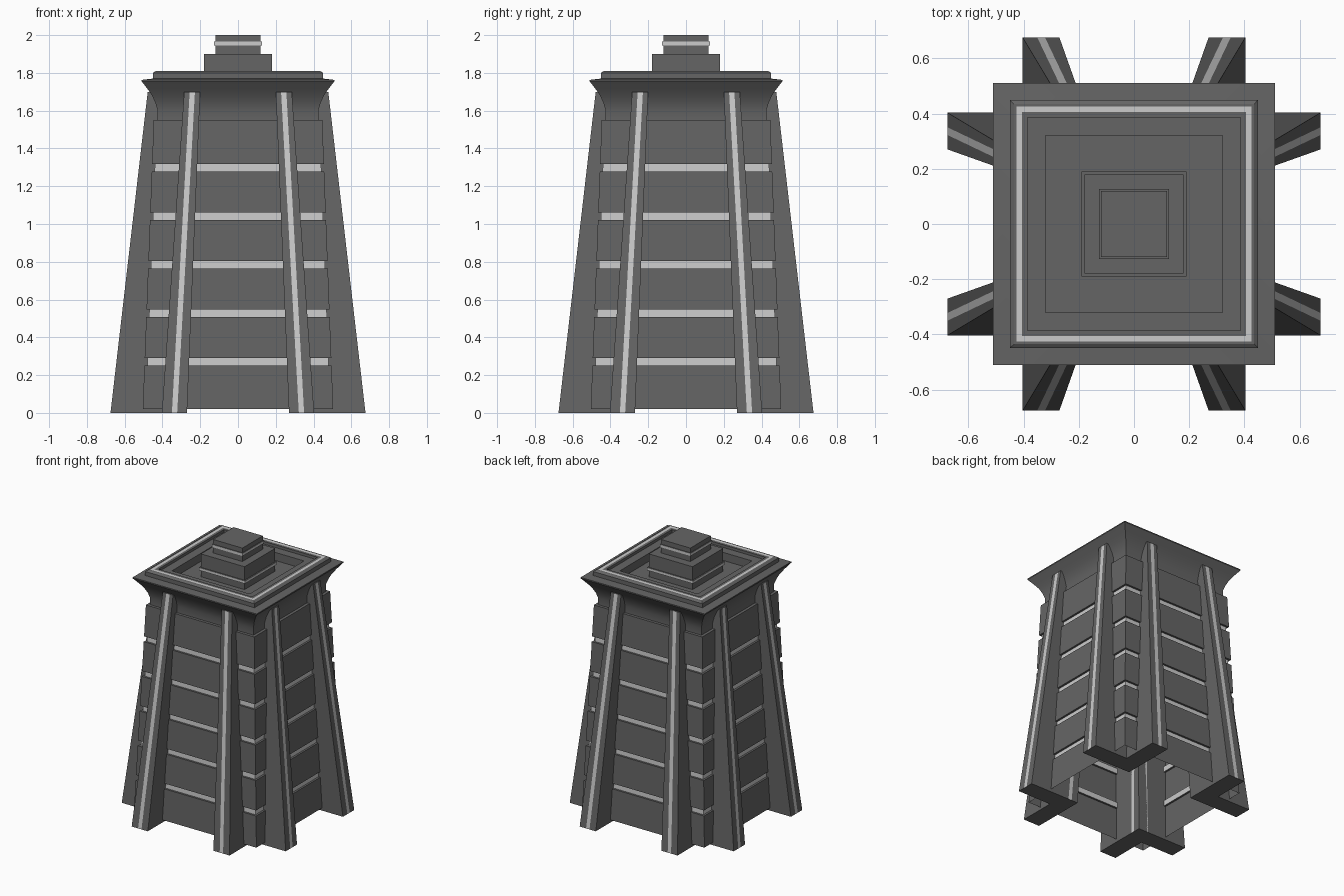
import bpy, bmesh, math
from mathutils import Matrix

if "Cube" in bpy.data.objects:
    bpy.data.objects.remove(bpy.data.objects["Cube"])


def material(name, v):
    m = bpy.data.materials.new(name)
    m.diffuse_color = (v, v, v, 1)
    m.use_nodes = True
    m.node_tree.nodes["Principled BSDF"].inputs["Base Color"].default_value = m.diffuse_color
    return m


DARK = material("dark_grey", 0.13)
LIGHT = material("light_grey", 0.6)


def finish(bm, name, smooth=False):
    me = bpy.data.meshes.new(name)
    bm.to_mesh(me)
    bm.free()
    me.materials.append(DARK)
    me.materials.append(LIGHT)
    ob = bpy.data.objects.new(name, me)
    bpy.context.collection.objects.link(ob)
    if smooth:
        bpy.context.view_layer.objects.active = ob
        ob.select_set(True)
        bpy.ops.object.shade_smooth_by_angle(angle=math.radians(30))
        ob.select_set(False)
    return ob


def square_lathe(name, profile, cap=True, smooth=False):
    """Stack square rings (half width, z, light flag for the segment above)."""
    bm = bmesh.new()
    rings = [[bm.verts.new((sx * h, sy * h, z))
              for sx, sy in ((-1, -1), (1, -1), (1, 1), (-1, 1))]
             for h, z, _ in profile]
    for (a, b), p in zip(zip(rings, rings[1:]), profile):
        for i in range(4):
            j = (i + 1) % 4
            f = bm.faces.new((a[i], a[j], b[j], b[i]))
            f.material_index = p[2]
    if cap:
        bm.faces.new(rings[-1])
    return finish(bm, name, smooth)


# Tapered hollow body with recessed light bands
def half(z):
    return 0.505 - 0.038 * z


body = [(half(0.02), 0.02, 0)]
for i in range(5):
    z0 = 0.25 + i * 0.257
    z1 = z0 + 0.04
    body += [(half(z0), z0, 0), (half(z0) - 0.015, z0, 1),
             (half(z1) - 0.015, z1, 0), (half(z1), z1, 0)]
body += [(half(1.55), 1.55, 0), (0.425, 1.55, 0)]
square_lathe("tower_body", body, cap=False)

# Flared cap with light inlay and stepped roof pit
square_lathe("flared_cap", [
    (0.425, 1.55, 0), (0.425, 1.60, 0), (0.437, 1.64, 0), (0.455, 1.68, 0),
    (0.479, 1.715, 0), (0.51, 1.755, 0), (0.51, 1.763, 0), (0.45, 1.77, 0),
    (0.45, 1.80, 0), (0.435, 1.81, 0), (0.425, 1.81, 1), (0.405, 1.81, 0),
    (0.385, 1.81, 0), (0.385, 1.79, 0), (0.32, 1.79, 0), (0.32, 1.73, 0)],
    smooth=True)

# Stepped block on the roof with light trims
square_lathe("roof_block", [
    (0.18, 1.73, 0), (0.18, 1.78, 0), (0.19, 1.78, 1), (0.19, 1.80, 0),
    (0.18, 1.80, 0), (0.18, 1.90, 0), (0.12, 1.90, 0), (0.12, 1.945, 0),
    (0.127, 1.945, 1), (0.127, 1.965, 0), (0.12, 1.965, 0), (0.12, 2.0, 0)])


# Leaning buttresses, two per side, striped on outer and inner faces
def buttress(name, angle, side):
    bm = bmesh.new()
    rot = Matrix.Rotation(angle, 4, 'Z')
    levels = []
    for z, xs, outer, inner in ((0, (0.27, 0.322, 0.35, 0.403), 0.675, 0.27),
                                (1.7, (0.2, 0.228, 0.256, 0.285), 0.478, 0.2)):
        loop = [(x, -outer) for x in xs] + [(x, -inner) for x in reversed(xs)]
        levels.append([bm.verts.new((side * x, y, z)) for x, y in loop])
    lo, hi = levels
    for i in range(8):
        j = (i + 1) % 8
        f = bm.faces.new((lo[i], lo[j], hi[j], hi[i]))
        f.material_index = int(i in (1, 5))
    bm.faces.new(lo)
    bm.faces.new(hi)
    bmesh.ops.recalc_face_normals(bm, faces=bm.faces)
    bm.transform(rot)
    finish(bm, name)


for k, where in enumerate(("front", "right", "back", "left")):
    for side in (-1, 1):
        buttress(f"{where}_buttress_{'a' if side < 0 else 'b'}",
                 k * math.pi / 2, side)
